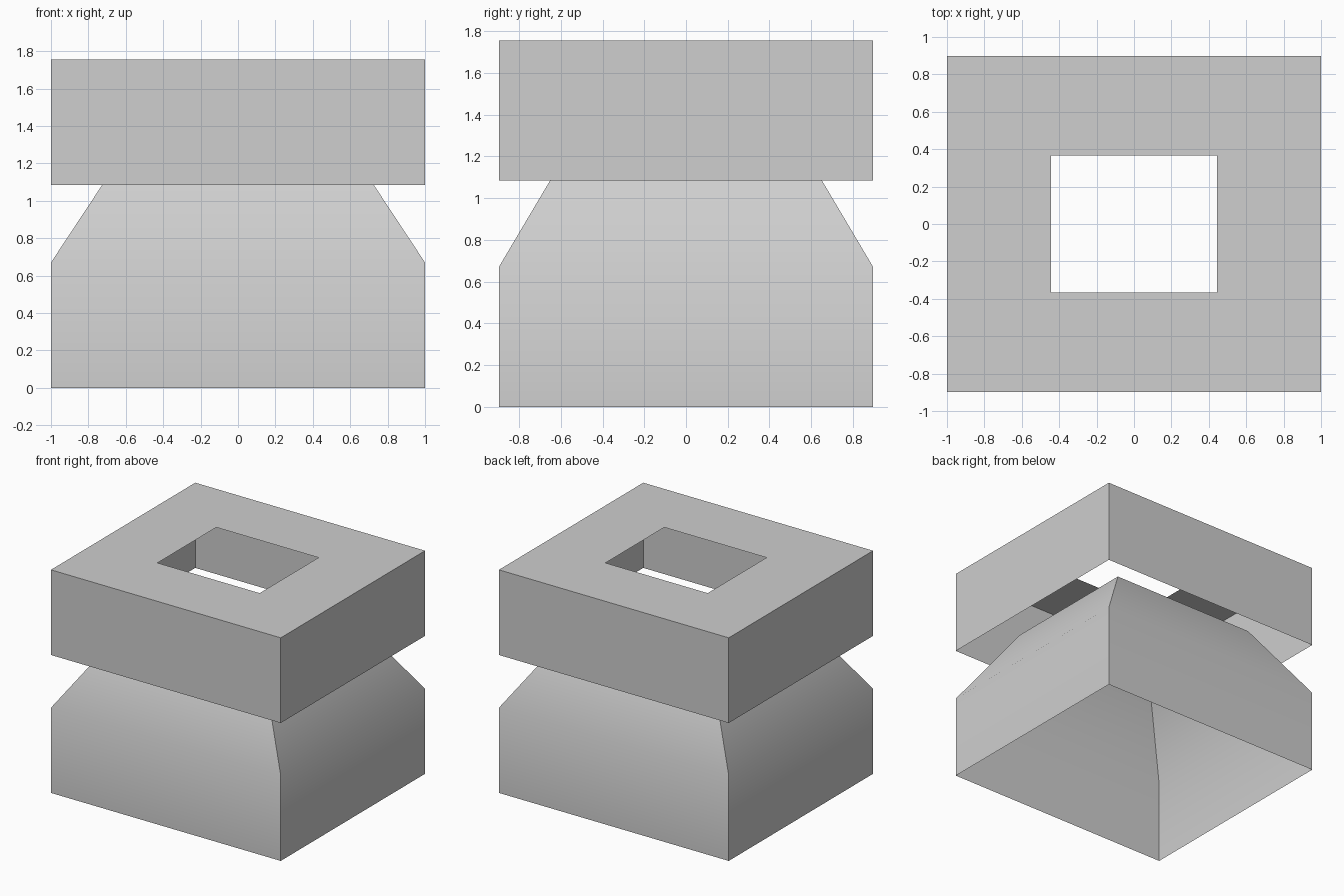
import bpy
import bmesh

cube = bpy.data.objects.get("Cube")
if cube:
    bpy.data.objects.remove(cube, do_unlink=True)

# One plain grey for everything
GREY = (0.62, 0.62, 0.62, 1.0)
grey = bpy.data.materials.new("plain_grey")
grey.use_nodes = True
grey.diffuse_color = GREY
grey.node_tree.nodes["Principled BSDF"].inputs["Base Color"].default_value = GREY


def sheet(name, rings):
    """Open sheet lofted through rectangular rings of (half x, half y, z)."""
    bm = bmesh.new()
    loops = []
    for x, y, z in rings:
        corners = [(-x, -y, z), (x, -y, z), (x, y, z), (-x, y, z)]
        loops.append([bm.verts.new(c) for c in corners])
    for low, high in zip(loops, loops[1:]):
        for i in range(4):
            j = (i + 1) % 4
            bm.faces.new((low[i], low[j], high[j], high[i]))
    mesh = bpy.data.meshes.new(name)
    bm.to_mesh(mesh)
    bm.free()
    mesh.materials.append(grey)
    obj = bpy.data.objects.new(name, mesh)
    bpy.context.collection.objects.link(obj)
    return obj


HALF_X, HALF_Y = 1.0, 0.897
TAPER = 0.64

# Lower skirt: upright walls that lean inward, open above and below
skirt = sheet("lower_skirt", [
    (HALF_X, HALF_Y, 0.0),
    (HALF_X, HALF_Y, 0.67),
    (HALF_X * TAPER, HALF_Y * TAPER, 1.215),
])
bpy.ops.object.select_all(action="DESELECT")
skirt.select_set(True)
bpy.context.view_layer.objects.active = skirt
bpy.ops.object.shade_smooth_by_angle(angle=0.8)

# Upper cover: open-bottomed box whose flat top has a rectangular hole
sheet("upper_cover", [
    (HALF_X, HALF_Y, 1.085),
    (HALF_X, HALF_Y, 1.755),
    (0.445, 0.366, 1.755),
])
